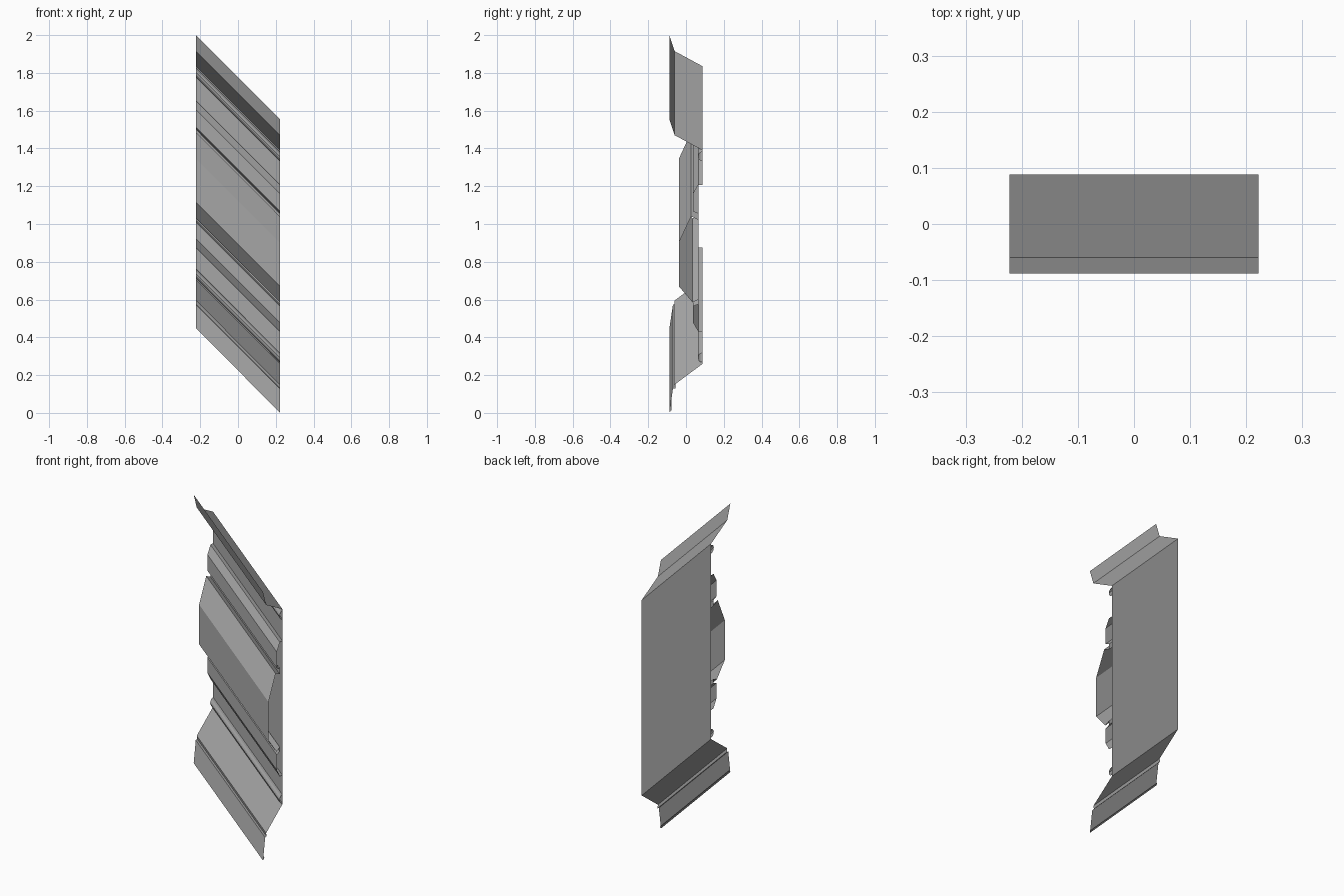
import bpy
import math

cube = bpy.data.objects.get("Cube")
if cube:
    bpy.data.objects.remove(cube, do_unlink=True)

HALF = 0.222   # half the width of the panel
RISE = 0.445   # how much higher the -x end sits

grey = bpy.data.materials.new("plain grey")
grey.use_nodes = True
colour = (0.38, 0.38, 0.38, 1)
grey.diffuse_color = colour
grey.node_tree.nodes["Principled BSDF"].inputs["Base Color"].default_value = colour


def sweep(name, profile):
    """Slanted open strip from a (y, z) profile listed top to bottom."""
    verts, faces = [], []
    for y, z in profile:
        verts += [(-HALF, y, z + RISE), (HALF, y, z)]
    for i in range(0, len(verts) - 2, 2):
        faces.append((i, i + 2, i + 3, i + 1))
    mesh = bpy.data.meshes.new(name)
    mesh.from_pydata(verts, [], faces)
    mesh.materials.append(grey)
    obj = bpy.data.objects.new(name, mesh)
    bpy.context.collection.objects.link(obj)
    return obj


def bead(name, z, radius=0.025, steps=6):
    """Thin half-round strip on the front of the back sheet."""
    angles = [math.pi * i / steps for i in range(steps + 1)]
    sweep(name, [(BACK - radius * math.sin(a), z + radius * math.cos(a)) for a in angles])


BACK, SEAT, RAIL, FRONT = 0.088, 0.065, 0.038, -0.038

# Back sheet with the flanges folded forward at both edges
sweep("back_sheet", [(BACK, 1.39), (BACK, 0.26)])
sweep("upper_flange", [(-0.088, 1.555), (-0.06, 1.47), (BACK, 1.39)])
sweep("lower_flange", [(BACK, 0.26), (-0.06, 0.15), (-0.056, 0.13),
                       (-0.069, 0.128), (-0.088, 0.002), (-0.076, 0.015)])

# Raised rails either side of the big centre moulding
sweep("upper_rail", [(BACK, 1.207), (SEAT, 1.207), (RAIL, 1.16),
                     (RAIL, 1.067), (SEAT, 1.055)])
sweep("centre_moulding", [(SEAT, 1.055), (SEAT, 1.022), (0.027, 1.04),
                          (FRONT, 0.9), (FRONT, 0.67), (0.035, 0.585),
                          (SEAT, 0.6), (SEAT, 0.575)])
sweep("lower_rail", [(SEAT, 0.575), (RAIL, 0.565), (RAIL, 0.477),
                     (SEAT, 0.43), (BACK, 0.43)])

# Slim half-round beads near the folds
bead("upper_bead", 1.357)
bead("lower_bead", 0.292)
